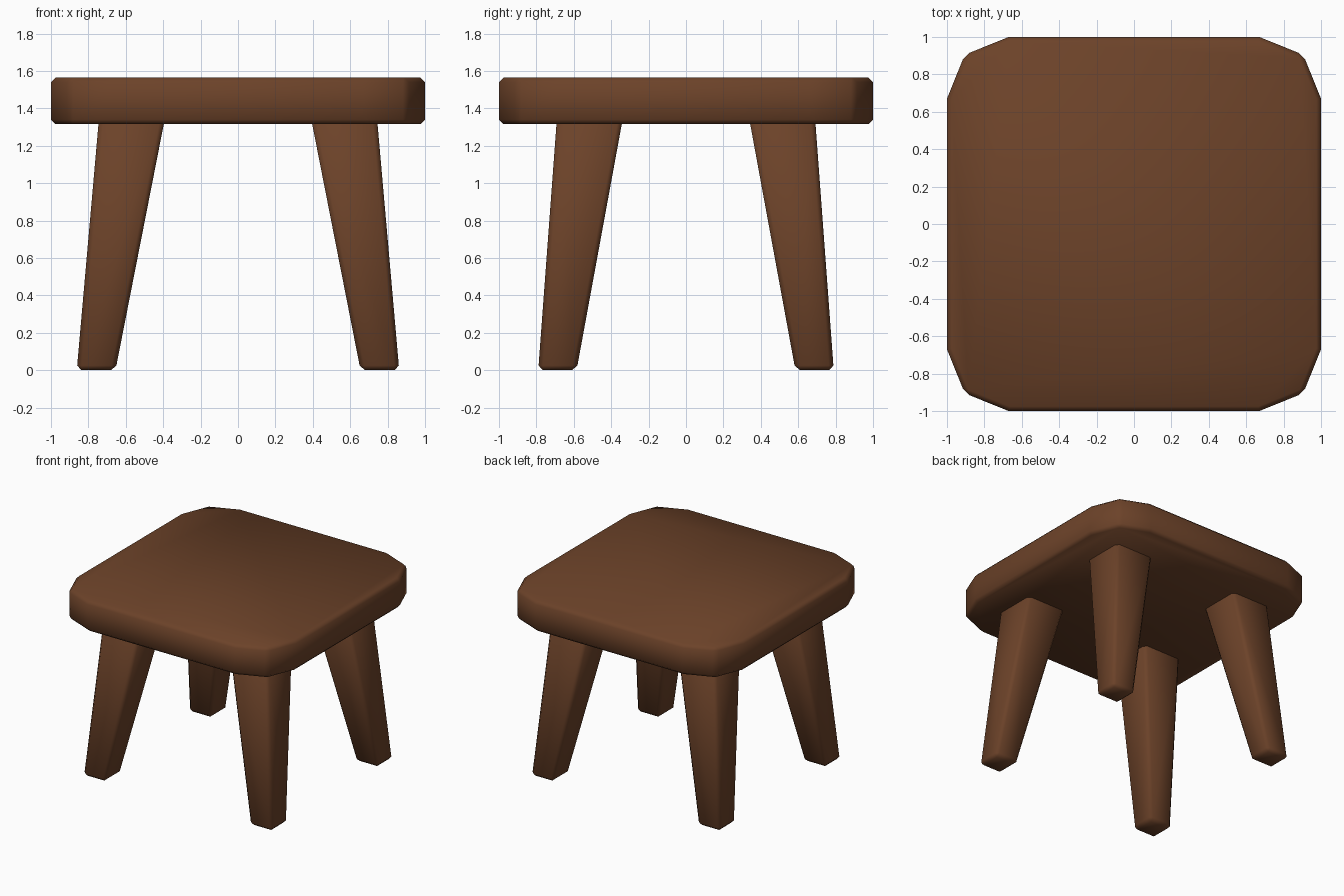
import bpy, bmesh, math

if "Cube" in bpy.data.objects:
    bpy.data.objects.remove(bpy.data.objects["Cube"])

wood = bpy.data.materials.new("brown_wood")
wood.diffuse_color = (0.15, 0.055, 0.022, 1)
wood.use_nodes = True
wood.node_tree.nodes["Principled BSDF"].inputs["Base Color"].default_value = wood.diffuse_color


def loft(name, bottom, top, bevel):
    """Solid between two matching outlines, with chamfered edges."""
    bm = bmesh.new()
    lo = [bm.verts.new(p) for p in bottom]
    hi = [bm.verts.new(p) for p in top]
    bm.faces.new(lo)
    bm.faces.new(hi)
    n = len(lo)
    for i in range(n):
        j = (i + 1) % n
        bm.faces.new((lo[i], lo[j], hi[j], hi[i]))
    bmesh.ops.recalc_face_normals(bm, faces=bm.faces)
    for f in bm.faces:
        f.smooth = True
    mesh = bpy.data.meshes.new(name)
    bm.to_mesh(mesh)
    bm.free()
    mesh.materials.append(wood)
    obj = bpy.data.objects.new(name, mesh)
    bpy.context.collection.objects.link(obj)
    mod = obj.modifiers.new("chamfer", 'BEVEL')
    mod.width = bevel
    mod.segments = 1
    mod.limit_method = 'ANGLE'
    mod.angle_limit = math.radians(30)
    return obj


# Seat: square slab with faceted corners
corner = [(1, 0.67), (0.905, 0.905), (0.67, 1)]
outline = []
for k in range(4):
    for x, y in corner:
        for _ in range(k):
            x, y = -y, x
        outline.append((x, y))
loft("seat",
     [(x, y, 1.315) for x, y in outline],
     [(x, y, 1.565) for x, y in outline], 0.025)


# Legs: tapered, splayed outwards, tucked into the seat
def rect(x0, x1, y0, y1, z, sx, sy):
    return [(sx * x, sy * y, z) for x, y in ((x0, y0), (x1, y0), (x1, y1), (x0, y1))]


for sy, depth in ((-1, "front"), (1, "back")):
    for sx, side in ((-1, "left"), (1, "right")):
        loft(f"{depth}_{side}_leg",
             rect(0.655, 0.862, 0.585, 0.79, 0.0, sx, sy),
             rect(0.39, 0.743, 0.337, 0.69, 1.35, sx, sy), 0.025)
